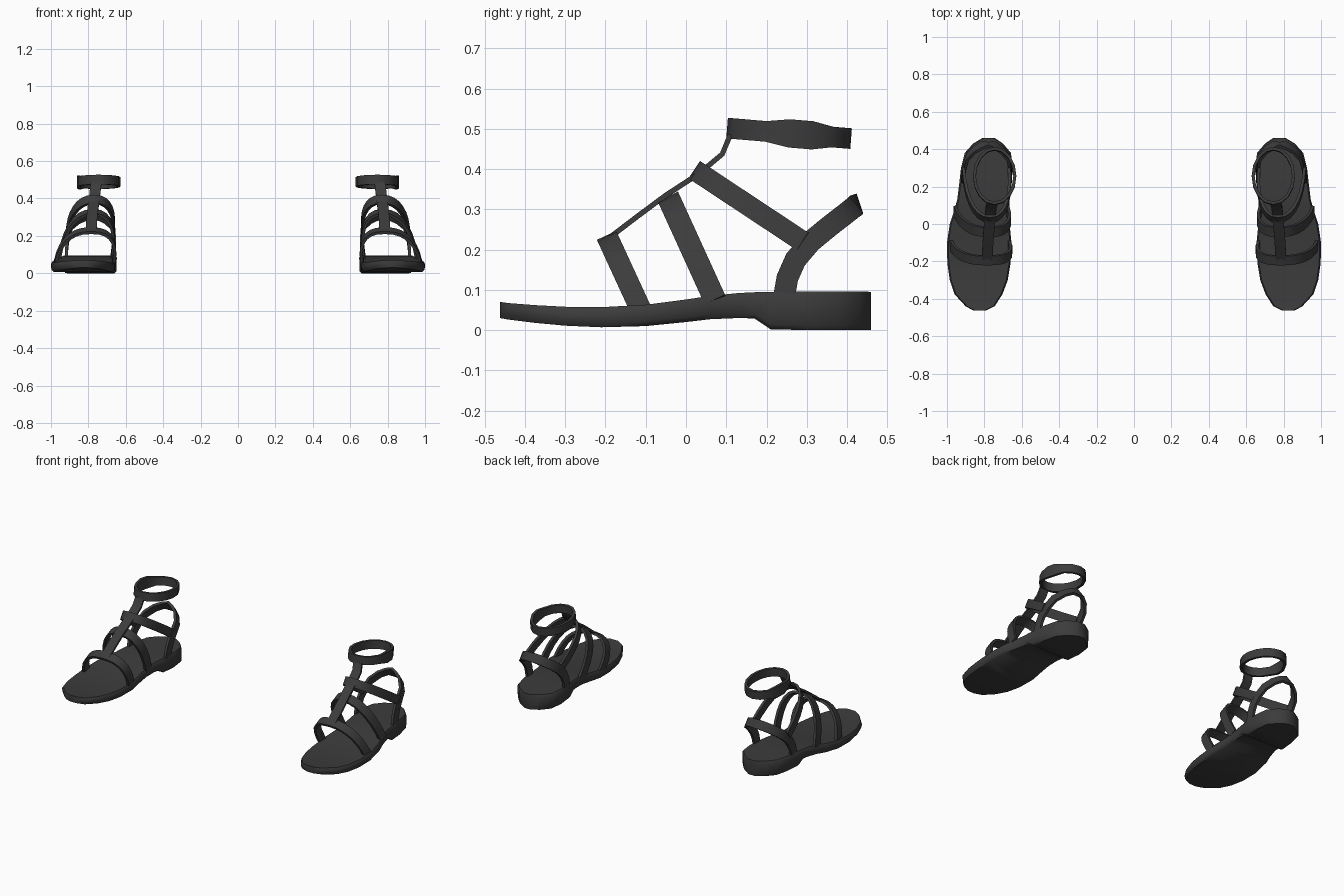
import bpy, bmesh, math
from mathutils import Vector

if "Cube" in bpy.data.objects:
    bpy.data.objects.remove(bpy.data.objects["Cube"])

leather = bpy.data.materials.new("charcoal leather")
leather.diffuse_color = (0.045, 0.045, 0.045, 1)
leather.use_nodes = True
leather.node_tree.nodes["Principled BSDF"].inputs["Base Color"].default_value = leather.diffuse_color


def loft(name, rings, closed=False, angle=40):
    """Skin a list of equal-length rings, then mirror to the other foot."""
    bm = bmesh.new()
    rows = [[bm.verts.new(p) for p in r] for r in rings]
    n = len(rows[0])
    pairs = list(zip(rows, rows[1:]))
    if closed:
        pairs.append((rows[-1], rows[0]))
    for a, b in pairs:
        for i in range(n):
            j = (i + 1) % n
            bm.faces.new((a[i], a[j], b[j], b[i]))
    if not closed:
        bm.faces.new(rows[0])
        bm.faces.new(rows[-1])
    bmesh.ops.recalc_face_normals(bm, faces=bm.faces)
    me = bpy.data.meshes.new(name)
    bm.to_mesh(me)
    bm.free()
    me.materials.append(leather)
    ob = bpy.data.objects.new(name, me)
    bpy.context.collection.objects.link(ob)
    bpy.ops.object.select_all(action='DESELECT')
    ob.select_set(True)
    bpy.context.view_layer.objects.active = ob
    bpy.ops.object.shade_smooth_by_angle(angle=math.radians(angle))
    ob.modifiers.new("other foot", 'MIRROR').use_mirror_merge = False
    return ob


def ribbon(name, pts, widths, thick=0.016, closed=False):
    """Flat strap along pts; widths are the full across-strap vectors."""
    pts = [Vector(p) for p in pts]
    widths = [Vector(w) for w in widths]
    n, rings = len(pts), []
    for i, (p, w) in enumerate(zip(pts, widths)):
        if closed:
            t = pts[(i + 1) % n] - pts[i - 1]
        else:
            t = pts[min(i + 1, n - 1)] - pts[max(i - 1, 0)]
        nrm = t.cross(w).normalized() * thick / 2
        h = w / 2
        rings.append([p - h - nrm, p + h - nrm, p + h + nrm, p - h + nrm])
    return loft(name, rings, closed)


def arch(name, foot, top, x_in, x_out, x_top, width, power):
    """Strap over the foot in a tilted plane; foot and top are (y, z)."""
    dy, dz = top[0] - foot[0], top[1] - foot[1]
    across = Vector((0, dz, -dy)).normalized() * width
    mid, half, pts = (x_in + x_out) / 2, (x_out - x_in) / 2, []
    for k in range(15):
        a = math.pi * k / 14
        c, s = math.cos(a), max(math.sin(a), 0)
        h = s ** (2 / power)
        x = mid + (x_top - mid) * h + half * math.copysign(abs(c) ** (2 / power), c)
        pts.append((x, foot[0] + dy * h, foot[1] + dz * h))
    return ribbon(name, pts, [across] * len(pts))


# Sole with raised heel: y, inner x, outer x, bottom z, top z
stations = [
    (-0.462, 0.79, 0.86, 0.030, 0.070), (-0.44, 0.745, 0.90, 0.026, 0.067),
    (-0.375, 0.703, 0.96, 0.018, 0.062), (-0.30, 0.675, 0.985, 0.011, 0.058),
    (-0.21, 0.66, 0.998, 0.007, 0.057), (-0.10, 0.655, 1.0, 0.010, 0.063),
    (0.0, 0.665, 0.985, 0.020, 0.076), (0.06, 0.668, 0.965, 0.027, 0.085),
    (0.13, 0.665, 0.945, 0.030, 0.092), (0.17, 0.66, 0.94, 0.029, 0.094),
    (0.21, 0.655, 0.935, 0.002, 0.095), (0.30, 0.648, 0.925, 0.0, 0.096),
    (0.38, 0.658, 0.905, 0.0, 0.096), (0.43, 0.70, 0.86, 0.0, 0.096),
    (0.46, 0.745, 0.81, 0.0, 0.095)]
rings = []
for y, a, b, zb, zt in stations:
    half = [(0.008, zt), (0.0, zt - 0.012), (0.002, zb + 0.012), (0.012, zb)]
    rings.append([(a + i, y, z) for i, z in half] +
                 [(b - i, y, z) for i, z in reversed(half)])
loft("sole", rings, angle=50)

# Three straps across the foot
arch("toe_strap", (-0.112, 0.05), (-0.194, 0.228), 0.667, 0.978, 0.785, 0.053, 2.5)
arch("middle_strap", (0.072, 0.075), (-0.042, 0.325), 0.675, 0.957, 0.775, 0.056, 2.4)
arch("instep_strap", (0.29, 0.22), (0.027, 0.394), 0.668, 0.912, 0.77, 0.052, 2.3)

# Spine strap running up the instep to the ankle
spine = [(0.785, -0.20, 0.222), (0.782, -0.12, 0.283), (0.777, -0.05, 0.335),
         (0.77, 0.03, 0.387), (0.764, 0.09, 0.437), (0.758, 0.11, 0.485)]
ribbon("spine_strap", spine, [(0.058, 0, 0)] * len(spine), 0.013)

# Heel strap: rises from the sole, sweeps round behind the heel and back down
side = [(0.243, 0.08, 0.0), (0.252, 0.13, 0.0), (0.272, 0.175, 0.02),
        (0.31, 0.22, 0.06), (0.355, 0.257, 0.15), (0.395, 0.288, 0.42),
        (0.418, 0.306, 0.72)]
pts, wid = [], []
for s in (1, -1):
    rows = []
    for i, (y, z, inset) in enumerate(side):
        y0, z0, _ = side[max(i - 1, 0)]
        y1, z1, _ = side[min(i + 1, len(side) - 1)]
        rows.append(((0.79 - 0.012 * i / 6 + s * 0.128 * (1 - inset), y, z),
                     Vector((0, -(z1 - z0), y1 - y0)).normalized() * 0.054))
    if s < 0:
        rows.reverse()
    pts += [r[0] for r in rows]
    wid += [r[1] for r in rows]
    if s > 0:
        pts.append((0.778, 0.424, 0.311))
        wid.append(Vector((0, -0.016, 0.051)))
ribbon("heel_strap", pts, wid)

# Ankle strap: closed oval band, wider at the outer fastening
pts, wid = [], []
for k in range(16):
    a = 2 * math.pi * k / 16
    x, y = 0.745 + 0.108 * math.cos(a), 0.256 + 0.146 * math.sin(a)
    tall = 0.07 if k in (0, 1) else 0.051
    pts.append((x, y, 0.501 - 0.085 * (y - 0.11)))
    wid.append((0, 0.004, tall))
ribbon("ankle_strap", pts, wid, 0.016, closed=True)
